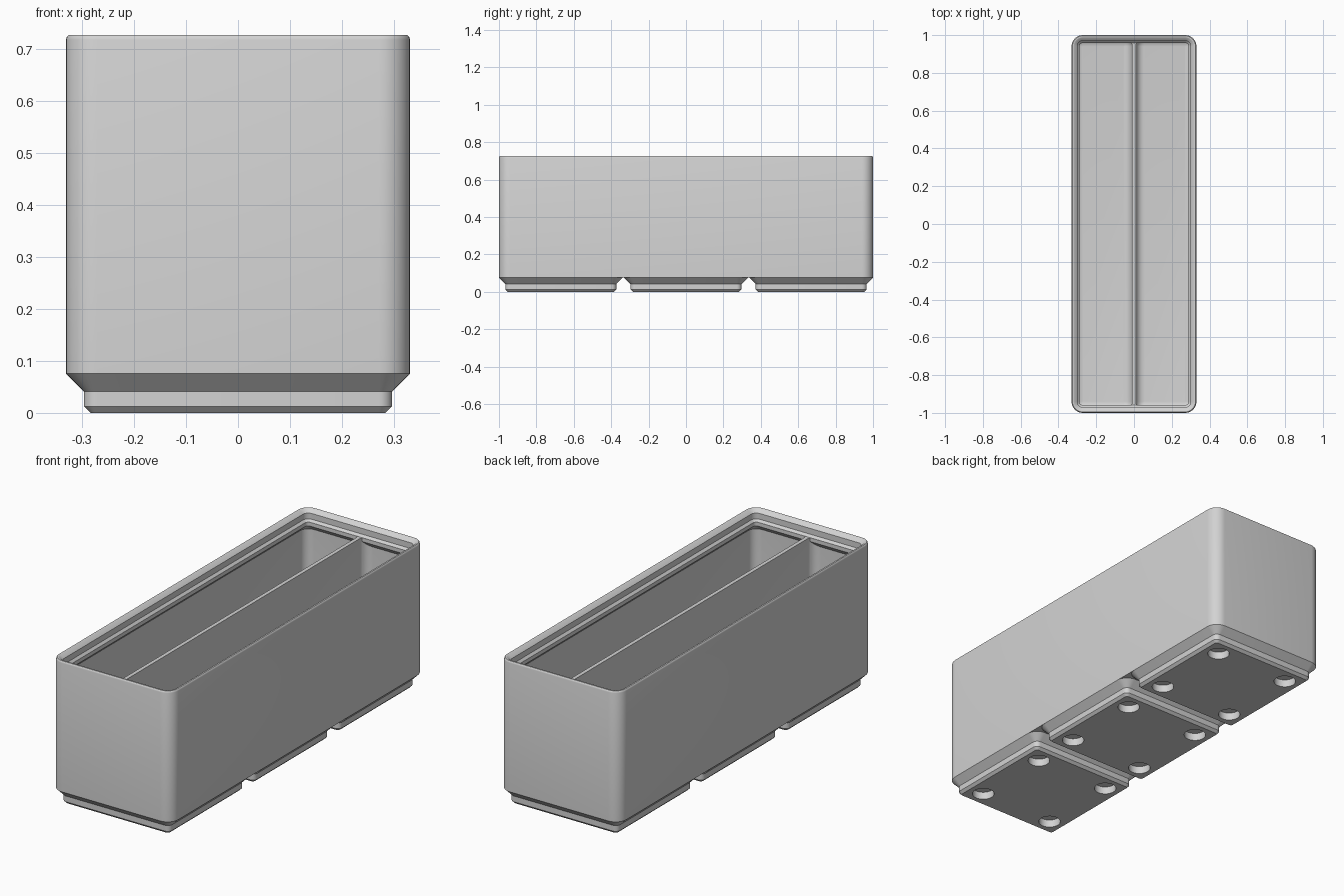
import bpy, bmesh, math
from mathutils import Matrix

old = bpy.data.objects.get("Cube")
if old:
    bpy.data.objects.remove(old, do_unlink=True)

S = 2 / 125.5               # model units per millimetre
HX, HY, R = 20.75, 62.75, 3.75   # outer half sizes and corner radius

grey = bpy.data.materials.new("light_grey")
grey.use_nodes = True
colour = (0.65, 0.65, 0.65, 1)
grey.diffuse_color = colour
grey.node_tree.nodes["Principled BSDF"].inputs["Base Color"].default_value = colour


def make_object(name, bm):
    """Turn millimetre geometry into a scaled object."""
    bmesh.ops.recalc_face_normals(bm, faces=bm.faces)
    bmesh.ops.scale(bm, vec=(S, S, S), verts=bm.verts)
    mesh = bpy.data.meshes.new(name)
    bm.to_mesh(mesh)
    bm.free()
    mesh.materials.append(grey)
    obj = bpy.data.objects.new(name, mesh)
    bpy.context.collection.objects.link(obj)
    return obj


def loft(name, hx, hy, r, profile, cx=0, cy=0, steps=8):
    """Closed solid of rounded rectangles; profile lists (inset, height)."""
    bm = bmesh.new()
    rings = []
    for inset, z in profile:
        rad = max(r - inset, 0.06)
        ring = []
        for q, (sx, sy) in enumerate(((1, 1), (-1, 1), (-1, -1), (1, -1))):
            for i in range(steps + 1):
                a = math.pi / 2 * (q + i / steps)
                x = cx + sx * (hx - inset - rad) + rad * math.cos(a)
                y = cy + sy * (hy - inset - rad) + rad * math.sin(a)
                ring.append(bm.verts.new((x, y, z)))
        rings.append(ring)
    n = len(rings[0])
    for a, b in zip(rings, rings[1:]):
        for i in range(n):
            j = (i + 1) % n
            bm.faces.new((a[i], a[j], b[j], b[i]))
    bm.faces.new(rings[0][::-1])
    bm.faces.new(rings[-1])
    return make_object(name, bm)


def boolean(obj, tool, operation):
    mod = obj.modifiers.new("cut", "BOOLEAN")
    mod.operation = operation
    mod.solver = "EXACT"
    mod.object = tool
    bpy.context.view_layer.objects.active = obj
    bpy.ops.object.modifier_apply(modifier=mod.name)


def smooth(obj):
    bpy.ops.object.select_all(action="DESELECT")
    obj.select_set(True)
    bpy.context.view_layer.objects.active = obj
    bpy.ops.object.shade_smooth_by_angle(angle=math.radians(30))


# Body: outer wall, rounded rim, stepped stacking lip, solid inside
body = loft("bin_body", HX, HY, R, [
    (0, 4.75), (0, 45.0), (0.1, 45.35), (0.3, 45.55), (0.55, 45.6),
    (0.85, 45.5), (1.9, 44.5), (1.9, 42.7), (2.6, 42)])

# Clearance under the lip, used to shape the tops of the compartments
clearance = loft("lip_clearance", HX, HY, R,
                 [(0.9, 6), (0.9, 39.1), (2.62, 40.8), (2.62, 43)])

# Two long compartments with a filleted floor, leaving a thin divider
floor, fillet = 7, 2.8
curve = [(fillet * (1 - math.sin(a)), floor + fillet * (1 - math.cos(a)))
         for a in (math.pi / 2 * i / 6 for i in range(7))]
for side in (-1, 1):
    pocket = loft("compartment_cutter", 9.6, 61.8, fillet,
                  curve + [(0, 42.5)], cx=side * 10.2)
    boolean(pocket, clearance, "INTERSECT")
    boolean(body, pocket, "DIFFERENCE")
    bpy.data.objects.remove(pocket, do_unlink=True)
bpy.data.objects.remove(clearance, do_unlink=True)
smooth(body)

# Three stepped feet, each with four round magnet holes
for k, label in zip((-1, 0, 1), ("front", "middle", "back")):
    foot = loft(label + "_foot", HX, HX, R,
                [(2.95, 0), (2.15, 0.8), (2.15, 2.6), (0, 4.75)], cy=42 * k)
    bm = bmesh.new()
    for sx in (-1, 1):
        for sy in (-1, 1):
            bmesh.ops.create_cone(
                bm, cap_ends=True, segments=32, radius1=3.25, radius2=3.25,
                depth=4.8, matrix=Matrix.Translation((13 * sx, 42 * k + 13 * sy, 0)))
    holes = make_object("hole_cutter", bm)
    boolean(foot, holes, "DIFFERENCE")
    bpy.data.objects.remove(holes, do_unlink=True)
    smooth(foot)
